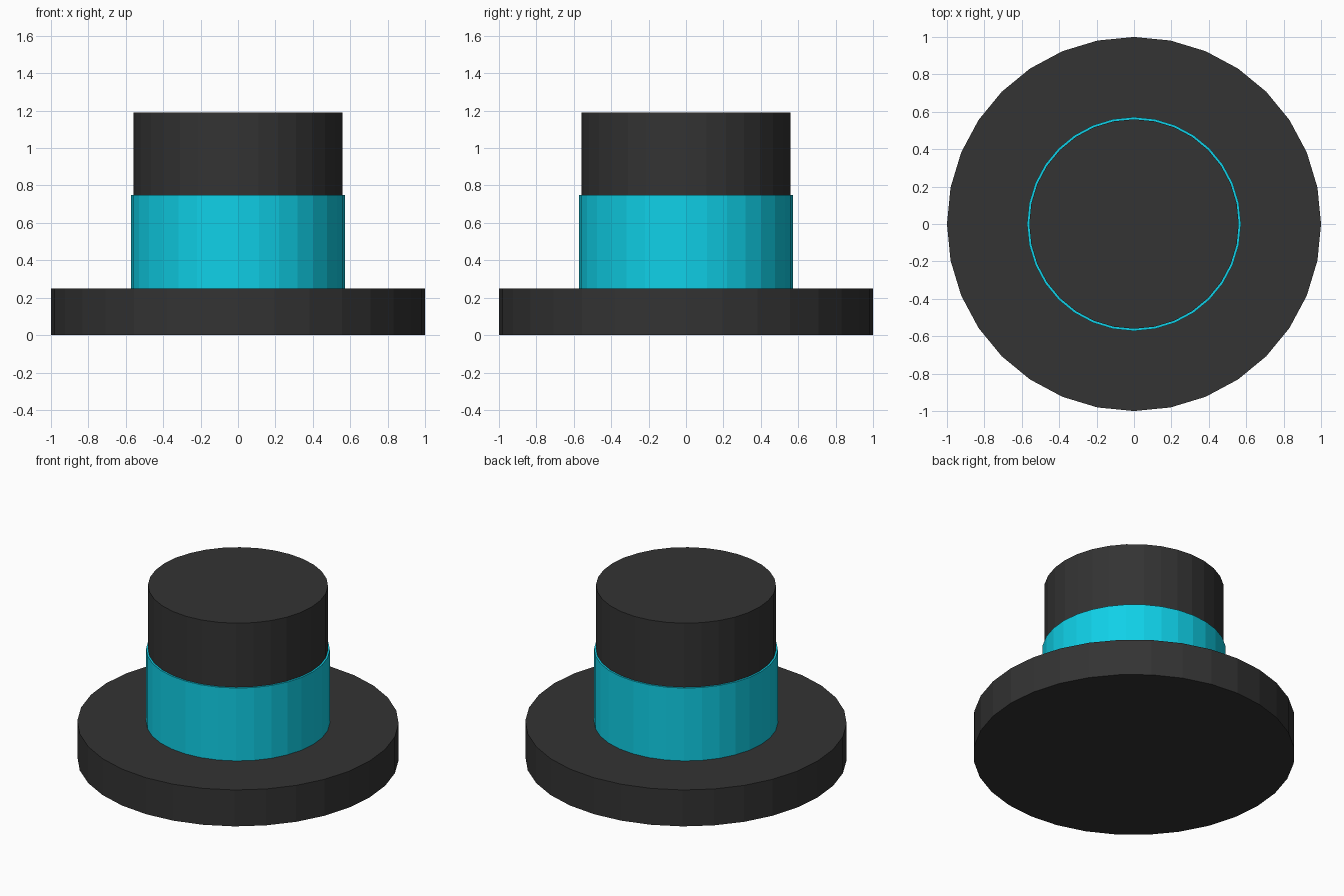
import bpy

if "Cube" in bpy.data.objects:
    bpy.data.objects.remove(bpy.data.objects["Cube"])


def material(name, rgb):
    m = bpy.data.materials.new(name)
    m.diffuse_color = (*rgb, 1.0)
    m.use_nodes = True
    m.node_tree.nodes["Principled BSDF"].inputs["Base Color"].default_value = m.diffuse_color
    return m


def disc(name, radius, z0, z1, mat):
    """Flat-shaded 32-sided cylinder spanning z0..z1."""
    bpy.ops.mesh.primitive_cylinder_add(
        vertices=32, radius=radius, depth=z1 - z0, location=(0, 0, (z0 + z1) / 2))
    ob = bpy.context.object
    ob.name = name
    ob.data.materials.append(mat)
    return ob


black = material("charcoal felt", (0.033, 0.033, 0.033))
cyan = material("cyan ribbon", (0.005, 0.63, 0.80))

# Wide brim, tall crown and the ribbon wrapped around its lower half
disc("brim", 1.0, 0.0, 0.25, black)
disc("crown", 0.56, 0.25, 1.19, black)
disc("hat_band", 0.572, 0.25, 0.75, cyan)
